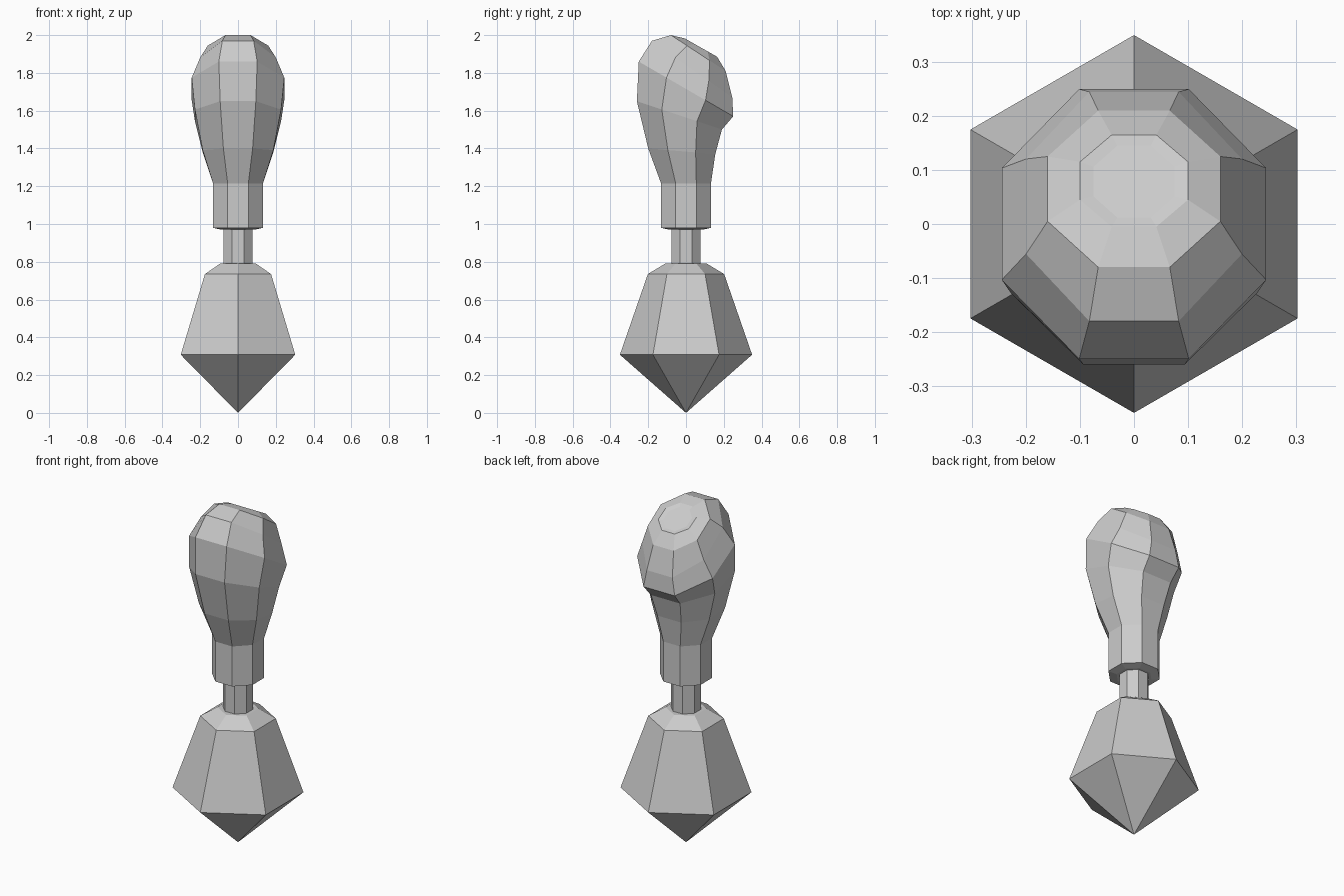
import bpy, bmesh
from math import cos, sin, pi

cube = bpy.data.objects.get("Cube")
if cube:
    bpy.data.objects.remove(cube, do_unlink=True)

grey = bpy.data.materials.new("plain grey")
grey.use_nodes = True
colour = (0.6, 0.6, 0.6, 1)
grey.diffuse_color = colour
grey.node_tree.nodes["Principled BSDF"].inputs["Base Color"].default_value = colour


def loft(name, rings, sides, turn):
    """Skin rings given as (half width, front y, front z, back y, back z)."""
    bm = bmesh.new()
    flat = cos(pi / sides) if turn else 1
    loops = []
    for half, fy, fz, by, bz in rings:
        loop = []
        for i in range(sides):
            a = 2 * pi * (i + turn) / sides + pi / 2
            t = (1 + sin(a) / flat) / 2
            loop.append(bm.verts.new((half * cos(a) / flat,
                                      fy + (by - fy) * t, fz + (bz - fz) * t)))
        loops.append(loop)
    for low, high in zip(loops, loops[1:]):
        for i in range(sides):
            j = (i + 1) % sides
            bm.faces.new((low[i], low[j], high[j], high[i]))
    bm.faces.new(loops[0][::-1])
    bm.faces.new(loops[-1])
    bmesh.ops.remove_doubles(bm, verts=bm.verts, dist=0.0005)
    bmesh.ops.recalc_face_normals(bm, faces=bm.faces)
    mesh = bpy.data.meshes.new(name)
    bm.to_mesh(mesh)
    bm.free()
    mesh.materials.append(grey)
    obj = bpy.data.objects.new(name, mesh)
    bpy.context.collection.objects.link(obj)
    return obj


def level(radius, z):
    return radius, -radius, z, radius, z


# Bulbous octagonal grip whose rings tip towards the back
loft("grip", [
    level(0.09, 0.97),
    level(0.132, 0.98),
    level(0.132, 1.215),
    (0.187, -0.2, 1.4, 0.155, 1.37),
    (0.228, -0.26, 1.65, 0.19, 1.5),
    (0.245, -0.25, 1.86, 0.25, 1.57),
    (0.2, -0.18, 1.97, 0.245, 1.67),
    (0.16, -0.08, 2.0, 0.21, 1.81),
    (0.1, -0.005, 1.982, 0.165, 1.885),
    (0.075, 0.012, 1.967, 0.145, 1.892),
], 8, 0.5)

# Thin octagonal neck
loft("neck", [level(0.076, 0.77), level(0.076, 0.98)], 8, 0.5)

# Hexagonal pointed head with corners at front and back
head = [(0.0, 0.0), (0.35, 0.308), (0.202, 0.735), (0.11, 0.79)]
loft("pointed_head", [(r, -r, z, r, z) for r, z in head], 6, 0)
